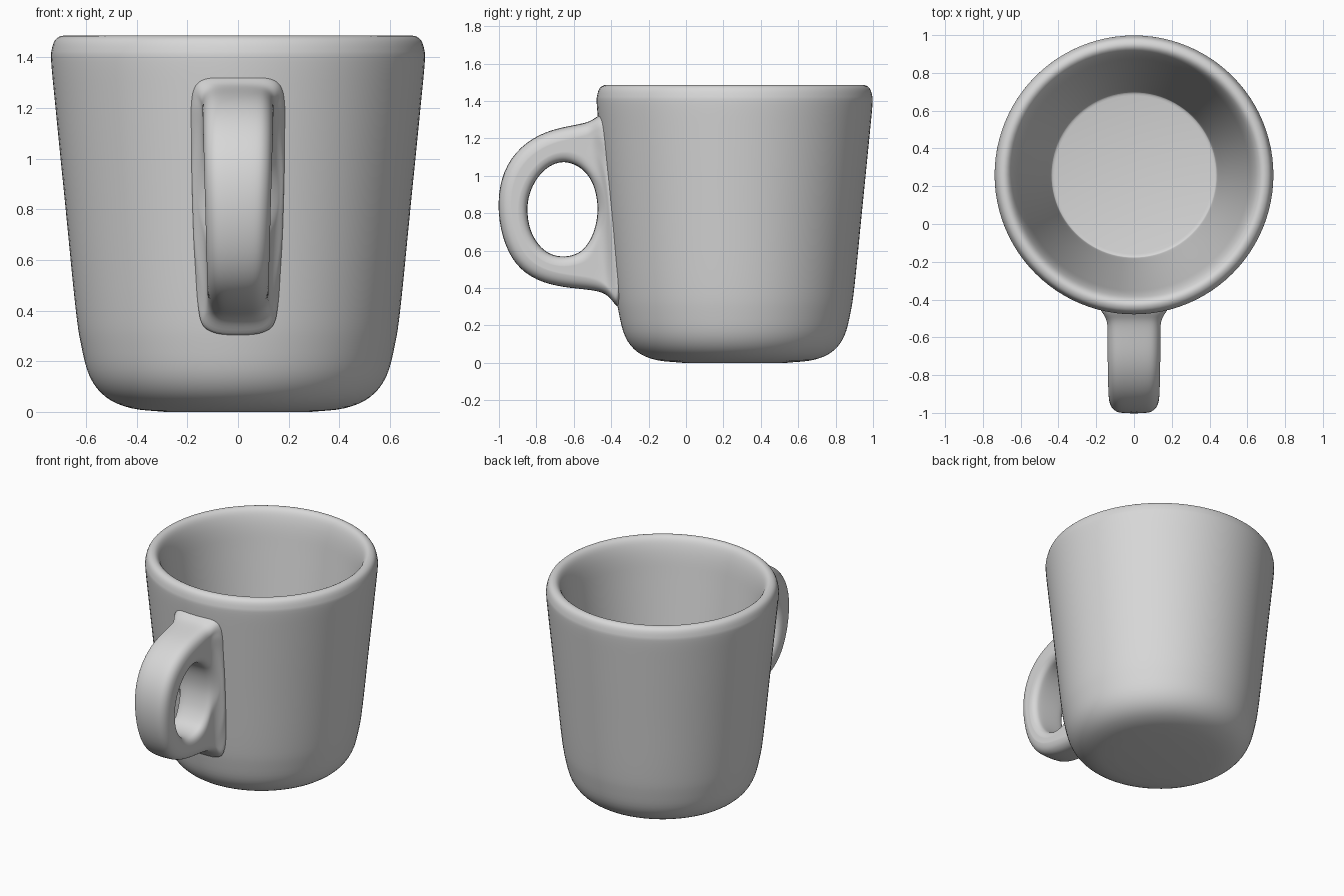
import bpy, bmesh, math
from mathutils import Vector

cube = bpy.data.objects.get("Cube")
if cube:
    bpy.data.objects.remove(cube, do_unlink=True)

CUP_Y = 0.26

glaze = bpy.data.materials.new("grey_glaze")
glaze.use_nodes = True
glaze.diffuse_color = (0.68, 0.68, 0.68, 1)
glaze.node_tree.nodes["Principled BSDF"].inputs["Base Color"].default_value = (0.68, 0.68, 0.68, 1)


def finish(name, bm, angle):
    """Turn a bmesh into a smooth shaded object."""
    bmesh.ops.recalc_face_normals(bm, faces=bm.faces)
    mesh = bpy.data.meshes.new(name)
    bm.to_mesh(mesh)
    bm.free()
    mesh.materials.append(glaze)
    obj = bpy.data.objects.new(name, mesh)
    bpy.context.collection.objects.link(obj)
    bpy.ops.object.select_all(action='DESELECT')
    obj.select_set(True)
    bpy.context.view_layer.objects.active = obj
    bpy.ops.object.shade_smooth_by_angle(angle=math.radians(angle))
    return obj


def spline(points, steps):
    """Catmull-Rom curve through the points."""
    p = [Vector(q) for q in points]
    p = [2 * p[0] - p[1]] + p + [2 * p[-1] - p[-2]]
    out = []
    for a, b, c, d in zip(p, p[1:], p[2:], p[3:]):
        for i in range(steps):
            t = i / steps
            out.append(0.5 * (2 * b + (c - a) * t + (2 * a - 5 * b + 4 * c - d) * t ** 2
                              + (3 * b - a - 3 * c + d) * t ** 3))
    return out + [p[-2]]


# Cup: outer wall, rounded rim and tapering inner wall turned about the axis
wall = [(0.28, 0), (0.42, 0.015), (0.52, 0.058), (0.585, 0.14), (0.62, 0.27),
        (0.642, 0.42), (0.68, 0.8), (0.72, 1.2), (0.737, 1.38), (0.735, 1.43),
        (0.72, 1.47), (0.69, 1.485), (0.662, 1.472), (0.64, 1.43), (0.62, 1.35),
        (0.598, 1.2), (0.54, 0.8), (0.48, 0.4), (0.45, 0.2), (0.44, 0.145),
        (0.433, 0.134), (0.42, 0.13)]
profile = [Vector((0, 0))] + spline(wall, 4) + [Vector((0, 0.13))]
bm = bmesh.new()
verts = [bm.verts.new((0, -r, z)) for r, z in profile]
edges = [bm.edges.new(pair) for pair in zip(verts, verts[1:])]
bmesh.ops.spin(bm, geom=verts + edges, cent=(0, 0, 0), axis=(0, 0, 1),
               angle=math.tau, steps=96)
bmesh.ops.remove_doubles(bm, verts=bm.verts, dist=0.0005)
finish("cup", bm, 60).location.y = CUP_Y

# Handle: stations around the finger hole, each (outer y, z, inner y, z)
stations = [(-0.62, 1.267, -0.66, 1.077), (-0.75, 1.24, -0.73, 1.057),
            (-0.888, 1.16, -0.80, 0.99), (-0.982, 1.025, -0.84, 0.9),
            (-1.012, 0.85, -0.852, 0.82), (-0.985, 0.665, -0.837, 0.71),
            (-0.915, 0.52, -0.79, 0.628), (-0.8, 0.436, -0.73, 0.578),
            (-0.65, 0.401, -0.65, 0.563), (-0.5, 0.39, -0.575, 0.583),
            (-0.425, 0.37, -0.535, 0.62), (-0.388, 0.325, -0.505, 0.67),
            (-0.35, 0.27, -0.49, 0.71), (-0.32, 0.5, -0.477, 0.76),
            (-0.33, 0.8, -0.47, 0.83), (-0.35, 1.15, -0.483, 0.92),
            (-0.41, 1.34, -0.51, 0.985), (-0.465, 1.327, -0.54, 1.02),
            (-0.5, 1.296, -0.57, 1.047), (-0.55, 1.28, -0.61, 1.066)]
SIDE_STEPS = 8
BLEND = 0.07


def section(outer, inner):
    """Rounded rectangle ring whose sides blend into the cup wall."""
    along = (outer - inner).normalized()
    length = (outer - inner).length
    inner_r, outer_r = 0.05, 0.068
    # Half outline as (distance from inner end, inset from side, sideways normal)
    half = []
    for k in range(4):
        a = math.radians(30 * k)
        half.append((inner_r * (1 - math.cos(a)), inner_r * (1 - math.sin(a)), math.sin(a)))
    run = length - inner_r - outer_r
    half += [(inner_r + run * k / SIDE_STEPS, 0, 1) for k in range(1, SIDE_STEPS)]
    for k in range(4):
        a = math.radians(30 * k)
        half.append((length - outer_r * (1 - math.sin(a)), outer_r * (1 - math.cos(a)), math.cos(a)))
    ring = []
    for side, points in ((1, half), (-1, half[::-1])):
        for dist, inset, normal in points:
            y, z = inner + along * dist
            x = 0.118 + 0.022 * (z - 0.4) / 0.8 - inset
            gap = math.hypot(x, y - CUP_Y) - (0.6 + 0.1 * z)
            flare = max(0, 1 - max(0, gap) / BLEND) ** 2
            ring.append((side * (x + 0.05 * flare * normal), y, z))
    return ring


bm = bmesh.new()
rings = [[bm.verts.new(co) for co in section(Vector((a, b)), Vector((c, d)))]
         for a, b, c, d in stations]
for i, ring in enumerate(rings):
    other = rings[(i + 1) % len(rings)]
    for j in range(len(ring)):
        k = (j + 1) % len(ring)
        bm.faces.new((ring[j], ring[k], other[k], other[j]))
handle = finish("handle", bm, 180)
subsurf = handle.modifiers.new("rounding", 'SUBSURF')
subsurf.levels = subsurf.render_levels = 2
